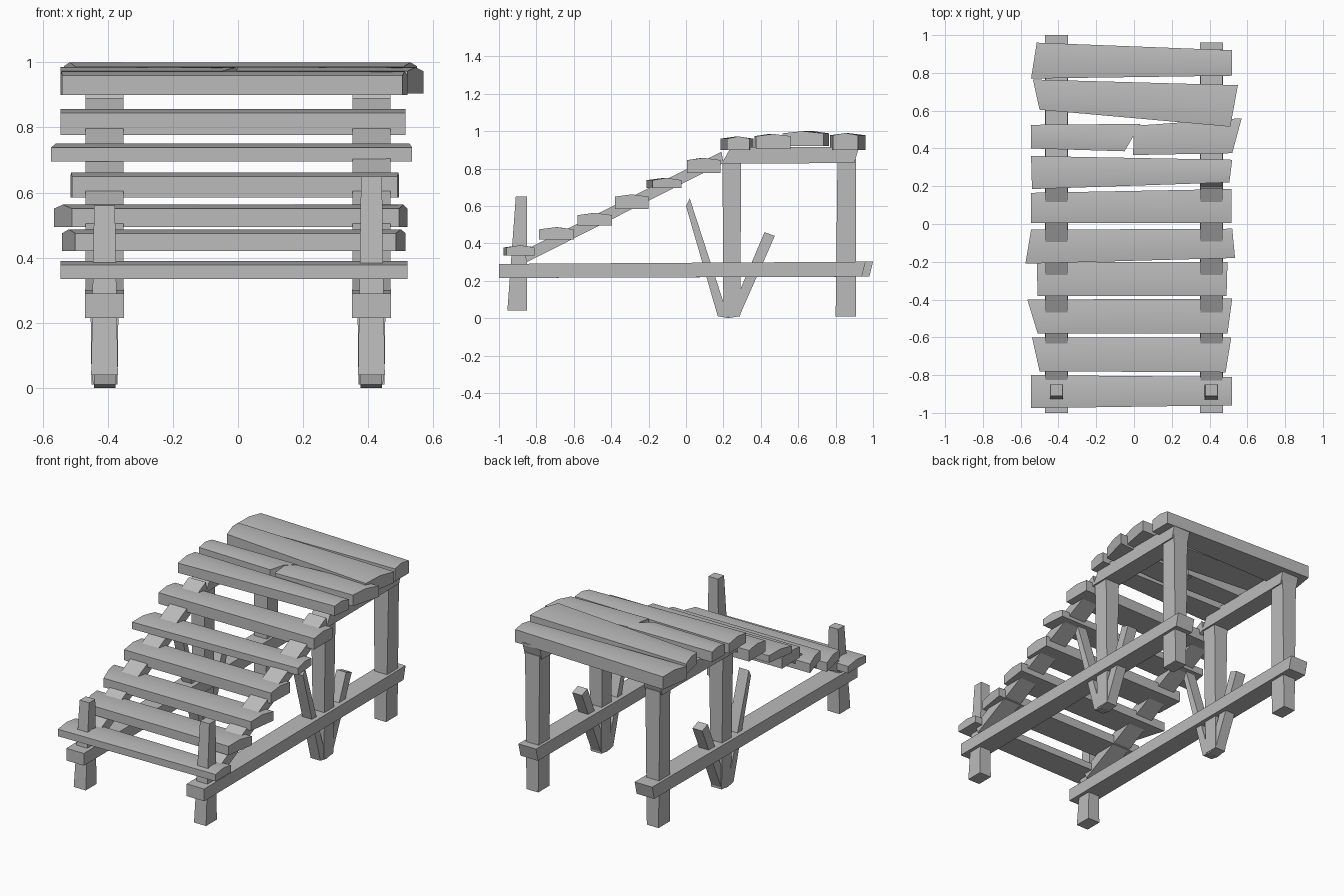
import bpy, bmesh
from mathutils import Vector
from math import radians

cube = bpy.data.objects.get("Cube")
if cube:
    bpy.data.objects.remove(cube)

wood = bpy.data.materials.new("grey_wood")
wood.use_nodes = True
grey = (0.5, 0.5, 0.5, 1)
wood.diffuse_color = grey
wood.node_tree.nodes["Principled BSDF"].inputs["Base Color"].default_value = grey


def loft(name, rings):
    """Skin a list of equal-sized rings and cap both ends."""
    bm = bmesh.new()
    rows = [[bm.verts.new(p) for p in ring] for ring in rings]
    n = len(rows[0])
    for a, b in zip(rows, rows[1:]):
        for i in range(n):
            j = (i + 1) % n
            bm.faces.new((a[i], a[j], b[j], b[i]))
    bm.faces.new(rows[0])
    bm.faces.new(rows[-1])
    bmesh.ops.recalc_face_normals(bm, faces=bm.faces)
    mesh = bpy.data.meshes.new(name)
    bm.to_mesh(mesh)
    bm.free()
    mesh.materials.append(wood)
    ob = bpy.data.objects.new(name, mesh)
    bpy.context.collection.objects.link(ob)
    bpy.ops.object.select_all(action='DESELECT')
    bpy.context.view_layer.objects.active = ob
    ob.select_set(True)
    bpy.ops.object.shade_smooth_by_angle(angle=radians(40))


def plank(name, back_left, front_left, back_right, front_right, z0, z1):
    """Board across x with skewed ends and a slightly crowned top."""
    rings = []
    for t in (0, 0.5, 1):
        b = Vector(back_left).lerp(Vector(back_right), t)
        f = Vector(front_left).lerp(Vector(front_right), t)
        m = (b + f) / 2
        edge = z1 - 0.012
        rings.append([(*f, z0), (*f, edge), (*m, z1), (*b, edge), (*b, z0)])
    loft(name, rings)


def post(name, x, y0, y1, z0, z1, w0, w1, top=None):
    """Upright of rectangular section; top = own y range at the head."""
    t0, t1 = top or (y0, y1)
    loft(name, [[(x - w, a, z), (x + w, a, z), (x + w, b, z), (x - w, b, z)]
                for w, a, b, z in ((w0, y0, y1, z0), (w1, t0, t1, z1))])


def beam(name, x, w, start, end):
    """Beam along y; each end is (bottom y, bottom z, top y, top z)."""
    loft(name, [[(x - w, yb, zb), (x + w, yb, zb), (x + w, yt, zt), (x - w, yt, zt)]
                for yb, zb, yt, zt in (start, end)])


# Ramp and platform boards, front to back
boards = [
    ("step_1", (-.545, -.80), (-.545, -.975), (.52, -.81), (.52, -.96), .335, .39),
    ("step_2", (-.54, -.60), (-.50, -.78), (.515, -.60), (.485, -.785), .42, .487),
    ("step_3", (-.565, -.40), (-.51, -.58), (.52, -.395), (.495, -.58), .495, .563),
    ("step_4", (-.515, -.20), (-.51, -.38), (.495, -.20), (.49, -.38), .585, .662),
    ("step_5", (-.545, -.03), (-.575, -.21), (.52, -.025), (.535, -.18), .695, .75),
    ("step_6", (-.545, .165), (-.545, .005), (.515, .185), (.515, .005), .777, .857),
    ("platform_board_1", (-.545, .36), (-.54, .185), (.52, .34), (.505, .22), .90, .972),
    ("platform_board_2_right", (-.545, .525), (-.545, .40), (.035, .53), (-.05, .385), .91, .985),
    ("platform_board_2_left", (0, .52), (-.005, .365), (.57, .56), (.52, .375), .905, .985),
    ("platform_board_3", (-.535, .765), (-.50, .605), (.55, .735), (.51, .515), .92, 1.0),
    ("platform_board_4", (-.515, .96), (-.545, .77), (.52, .92), (.52, .785), .90, .99),
]
for b in boards:
    plank(*b)

# Frame on each side
for side, s, head, tail in (("left", 1, .65, .96), ("right", -1, .56, 1.0)):
    x = .41 * s
    post("front_post_" + side, x, -.955, -.85, .04, head, .041, .032, (-.91, -.85))
    post("middle_leg_" + side, x, .20, .29, .01, .84, .036, .048, (.195, .295))
    post("back_leg_" + side, x, .80, .91, .01, .85, .04, .05, (.81, .91))
    beam("lower_rail_" + side, x, .06, (-1, .215, -1, .29), (tail - .02, .222, tail, .302))
    beam("upper_rail_" + side, x, .058, (.19, .825, .24, .915), (.90, .83, .925, .915))
    beam("ramp_stringer_" + side, x, .058, (-.85, .30, -.87, .36), (.20, .83, .19, .89))
    # V shaped braces at the foot of the middle leg
    beam("front_brace_" + side, x, .033, (.17, .01, .228, 0), (0, .60, .02, .64))
    loft("back_brace_" + side, [
        [(x + d * .033, y, z) for d, y, z in zip((-1, 1, 1, -1), ys, zs)]
        for ys, zs in (((.225, .225, .285, .285), (0, 0, .01, .01)),
                       ((.42, .42, .475, .475), (.46, .46, .44, .44)))])
